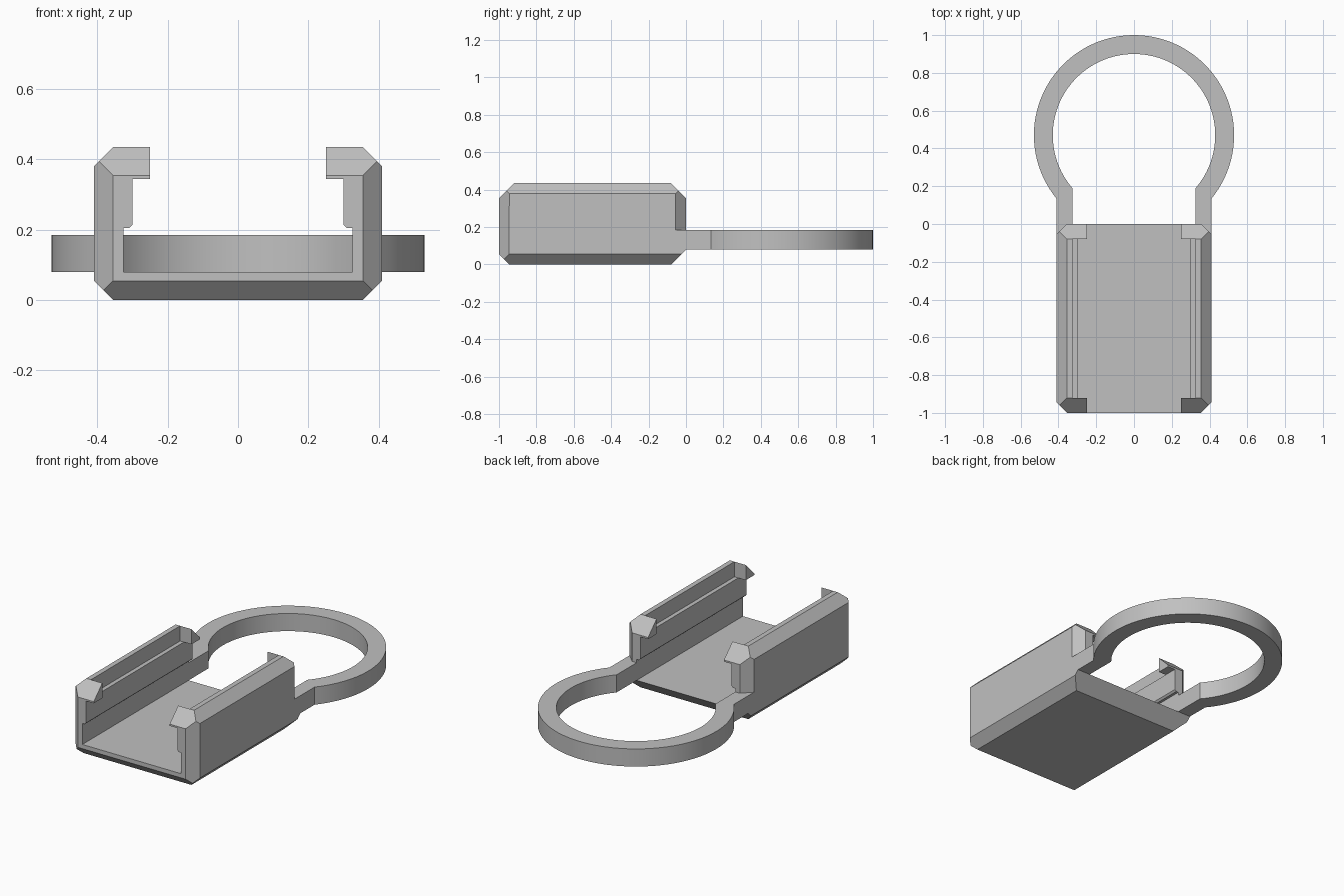
import bpy, bmesh, math
from mathutils import Vector

cube = bpy.data.objects.get("Cube")
if cube:
    bpy.data.objects.remove(cube, do_unlink=True)

grey = bpy.data.materials.new("plain_grey")
grey.use_nodes = True
grey.diffuse_color = (0.53, 0.53, 0.53, 1)
grey.node_tree.nodes["Principled BSDF"].inputs["Base Color"].default_value = grey.diffuse_color


def add_object(name, bm):
    bmesh.ops.recalc_face_normals(bm, faces=bm.faces)
    mesh = bpy.data.meshes.new(name)
    bm.to_mesh(mesh)
    bm.free()
    mesh.materials.append(grey)
    obj = bpy.data.objects.new(name, mesh)
    bpy.context.collection.objects.link(obj)
    return obj


def prism(name, points, shift):
    """Extrude a closed outline along a vector."""
    bm = bmesh.new()
    face = bm.faces.new([bm.verts.new(p) for p in points])
    result = bmesh.ops.extrude_face_region(bm, geom=[face])
    verts = [v for v in result["geom"] if isinstance(v, bmesh.types.BMVert)]
    bmesh.ops.translate(bm, verts=verts, vec=shift)
    return add_object(name, bm)


W, H = 0.41, 0.435       # half width and height of the tray
IN, FLOOR, ARM_TOP = 0.325, 0.08, 0.185
C = 0.055                # small chamfer
E = 0.08                 # large chamfer

# Tray: a block with its edges sliced off at 45 degrees
bm = bmesh.new()
bmesh.ops.create_cube(bm, size=1)
for v in bm.verts:
    v.co = Vector((v.co.x * 2 * W, v.co.y - 0.5, (v.co.z + 0.5) * H))
chamfers = [((0, -1, C), (0, -1, -1)), ((0, -1, H - E), (0, -1, 1)),
            ((0, 0, E), (0, 1, -1)), ((0, 0, H - E), (0, 1, 1))]
for s in (-1, 1):
    chamfers += [((s * W, 0, C), (s, 0, -1)), ((s * W, 0, H - C), (s, 0, 1)),
                 ((s * W, C - 1, 0), (s, -1, 0))]
for point, normal in chamfers:
    cut = bmesh.ops.bisect_plane(bm, geom=bm.verts[:] + bm.edges[:] + bm.faces[:],
                                 plane_co=point, plane_no=normal, clear_outer=True)
    edges = [e for e in cut["geom_cut"] if isinstance(e, bmesh.types.BMEdge)]
    bmesh.ops.contextual_create(bm, geom=edges)
tray = add_object("tray", bm)

# Channel cutter: undercut below the rails, narrow mouth between the clips
half = [(IN, FLOOR), (IN, 0.205), (0.31, 0.205), (0.3, 0.215),
        (0.3, 0.345), (0.25, 0.345), (0.25, 0.6)]
outline = half + [(-x, z) for x, z in reversed(half)]
cutters = [prism("channel_cutter", [(x, -1.2, z) for x, z in outline], (0, 1.4, 0))]

# Wider slot along the rails leaves a clip at each corner
slot = [(-IN, -1 + E, 0.345), (IN, -1 + E, 0.345), (IN, -1 + E, 0.6), (-IN, -1 + E, 0.6)]
cutters.append(prism("slot_cutter", slot, (0, 1 - 2 * E, 0)))

# Rear upright corners are chamfered above the arms only
for s in (-1, 1):
    corner = [(s * (W + 0.1), -C - 0.1, ARM_TOP), (s * (W - C - 0.1), 0.1, ARM_TOP),
              (s * (W + 0.1), 0.1, ARM_TOP)]
    cutters.append(prism("corner_cutter", corner, (0, 0, 0.5)))

# Apply the cuts
for cutter in cutters:
    mod = tray.modifiers.new(cutter.name, "BOOLEAN")
    mod.operation, mod.solver, mod.object = "DIFFERENCE", "EXACT", cutter
bpy.context.view_layer.update()
evaluated = tray.evaluated_get(bpy.context.evaluated_depsgraph_get())
cut_mesh = bpy.data.meshes.new_from_object(evaluated)
tray.modifiers.clear()
tray.data = cut_mesh
for cutter in cutters:
    bpy.data.objects.remove(cutter, do_unlink=True)


# Ring and its two arms: one open band swept from arm to arm
def band_edge(radius, arm_x, steps=72):
    centre_y = 0.47
    start = -math.acos(arm_x / radius)
    span = math.pi - 2 * start
    arc = [(radius * math.cos(start + span * i / steps),
            centre_y + radius * math.sin(start + span * i / steps)) for i in range(steps + 1)]
    return [(arm_x, 0)] + arc + [(-arm_x, 0)]


bm = bmesh.new()
rows = []
for (ox, oy), (ix, iy) in zip(band_edge(0.53, W), band_edge(0.43, IN)):
    rows.append([bm.verts.new(p) for p in ((ox, oy, FLOOR), (ox, oy, ARM_TOP),
                                           (ix, iy, ARM_TOP), (ix, iy, FLOOR))])
for a, b in zip(rows, rows[1:]):
    for k in range(4):
        n = (k + 1) % 4
        bm.faces.new((a[k], a[n], b[n], b[k]))
bm.faces.new(rows[0])
bm.faces.new(rows[-1])
ring = add_object("ring_with_arms", bm)

# Smooth the ring, keeping its edges sharp
bpy.ops.object.select_all(action="DESELECT")
ring.select_set(True)
bpy.context.view_layer.objects.active = ring
bpy.ops.object.shade_smooth_by_angle(angle=math.radians(25))
